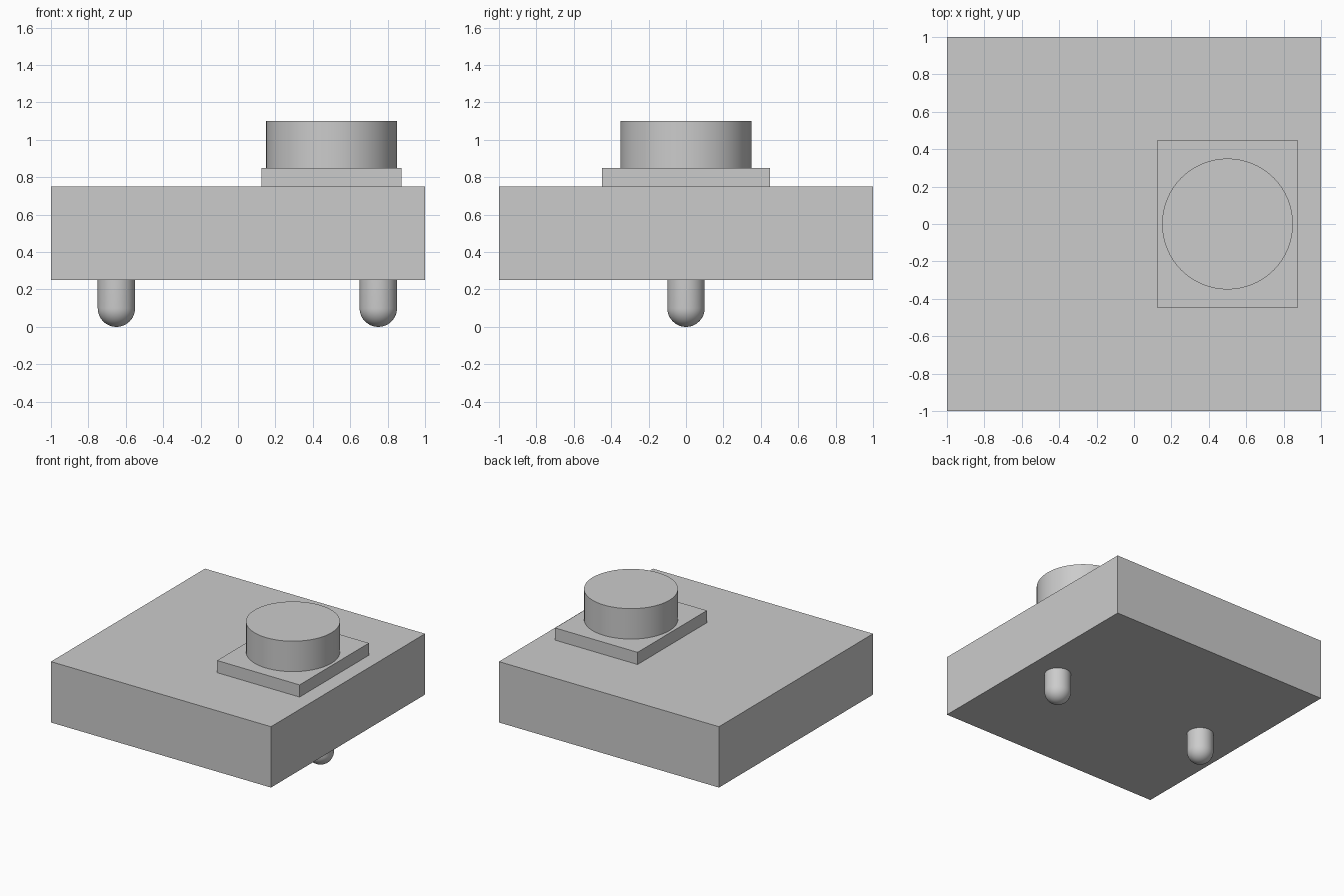
import bpy, bmesh, math
from mathutils import Matrix, Vector

old = bpy.data.objects.get("Cube")
if old:
    bpy.data.objects.remove(old, do_unlink=True)

grey = bpy.data.materials.new("light_grey")
grey.use_nodes = True
colour = (0.6, 0.6, 0.6, 1)
grey.diffuse_color = colour
grey.node_tree.nodes["Principled BSDF"].inputs["Base Color"].default_value = colour


def finish(name, bm, smooth=False):
    bmesh.ops.recalc_face_normals(bm, faces=bm.faces[:])
    mesh = bpy.data.meshes.new(name)
    bm.to_mesh(mesh)
    bm.free()
    mesh.materials.append(grey)
    obj = bpy.data.objects.new(name, mesh)
    bpy.context.collection.objects.link(obj)
    if smooth:
        bpy.ops.object.select_all(action="DESELECT")
        obj.select_set(True)
        bpy.context.view_layer.objects.active = obj
        bpy.ops.object.shade_smooth_by_angle(angle=math.radians(30))
    return obj


def box(name, centre, size):
    bm = bmesh.new()
    bmesh.ops.create_cube(bm, size=1, matrix=Matrix.Translation(centre) @ Matrix.Diagonal((*size, 1)))
    return finish(name, bm)


def cylinder(name, x, radius, bottom, top):
    bm = bmesh.new()
    bmesh.ops.create_cone(bm, cap_ends=True, segments=64, radius1=radius, radius2=radius,
                          depth=top - bottom,
                          matrix=Matrix.Translation((x, 0, (bottom + top) / 2)))
    return finish(name, bm, True)


def round_pin(name, x, radius, top):
    # Spin a profile of a hemispherical tip and a straight shaft
    bm = bmesh.new()
    angles = [math.pi / 2 * i / 12 for i in range(13)]
    profile = [(radius * math.sin(a), radius - radius * math.cos(a)) for a in angles]
    profile += [(radius, top), (0, top)]
    verts = [bm.verts.new((r, 0, z)) for r, z in profile]
    edges = [bm.edges.new(pair) for pair in zip(verts, verts[1:])]
    bmesh.ops.spin(bm, geom=verts + edges, cent=(0, 0, 0), axis=(0, 0, 1),
                   angle=math.tau, steps=48)
    bmesh.ops.remove_doubles(bm, verts=bm.verts[:], dist=0.0001)
    bmesh.ops.translate(bm, verts=bm.verts[:], vec=Vector((x, 0, 0)))
    return finish(name, bm, True)


# Main block
box("body", (0, 0, 0.5), (2, 2, 0.5))

# Raised plate and round button
box("button_plate", (0.5, 0, 0.8), (0.75, 0.9, 0.1))
cylinder("button", 0.5, 0.35, 0.85, 1.1)

# Locating pins under the block
for side, x in (("right", -0.65), ("left", 0.75)):
    round_pin(side + "_pin", x, 0.1, 0.25)
